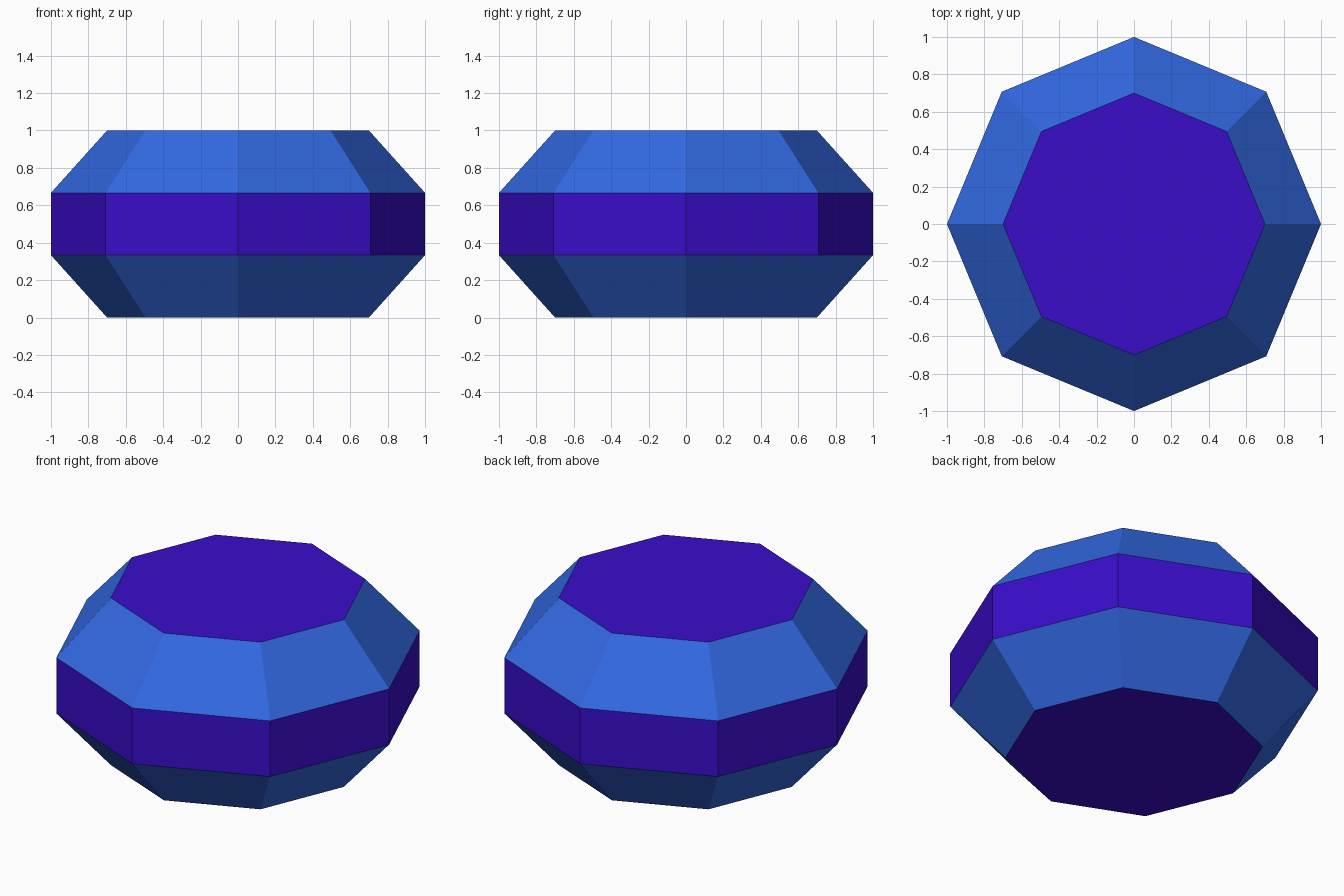
import bpy
import bmesh
from math import cos, sin, pi

if "Cube" in bpy.data.objects:
    bpy.data.objects.remove(bpy.data.objects["Cube"], do_unlink=True)


def make_material(name, rgb):
    mat = bpy.data.materials.new(name)
    mat.use_nodes = True
    colour = (*rgb, 1.0)
    mat.diffuse_color = colour
    mat.node_tree.nodes["Principled BSDF"].inputs["Base Color"].default_value = colour
    return mat


violet = make_material("violet", (0.042, 0.004, 0.59))
blue = make_material("blue", (0.032, 0.14, 0.76))

SIDES = 8
PROFILE = [(0.7, 0.0), (1.0, 1 / 3), (1.0, 2 / 3), (0.7, 1.0)]  # radius, height

# Stacked octagonal rings with a corner on each axis
bm = bmesh.new()
rings = [
    [bm.verts.new((r * cos(2 * pi * i / SIDES), r * sin(2 * pi * i / SIDES), z))
     for i in range(SIDES)]
    for r, z in PROFILE
]

# Side facets
for low, high in zip(rings, rings[1:]):
    for i in range(SIDES):
        j = (i + 1) % SIDES
        bm.faces.new((low[i], low[j], high[j], high[i]))

# Flat bottom and top
bm.faces.new(rings[0][::-1])
bm.faces.new(rings[-1])
bm.normal_update()

# Sloped facets are blue; the upright girdle and flat ends are violet
for face in bm.faces:
    face.material_index = 1 if 0.1 < abs(face.normal.z) < 0.95 else 0

mesh = bpy.data.meshes.new("faceted_gem")
bm.to_mesh(mesh)
bm.free()
mesh.materials.append(violet)
mesh.materials.append(blue)
gem = bpy.data.objects.new("faceted_gem", mesh)
bpy.context.collection.objects.link(gem)
